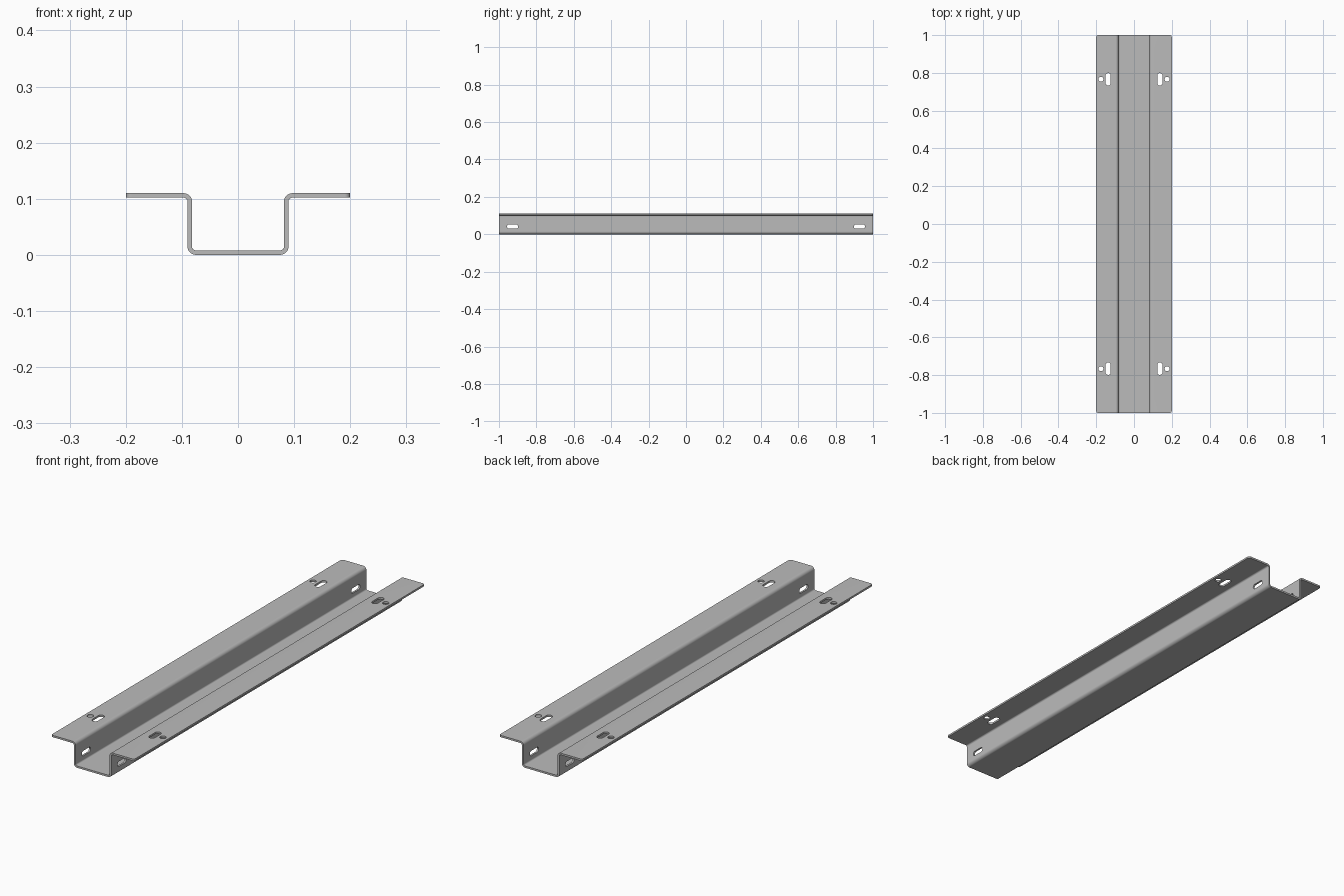
import bpy, bmesh, math
from mathutils import Vector, Matrix

cube = bpy.data.objects.get("Cube")
if cube:
    bpy.data.objects.remove(cube, do_unlink=True)

LENGTH, HEIGHT, THICK = 2.0, 0.11, 0.008
HALF_WIDTH, WALL = 0.2, 0.09      # flange tip and outer wall face
OUTER_R, INNER_R = 0.015, 0.007   # bend radii
CORNER_R = 0.01


def arc(cx, cz, r, start, end, steps=8):
    angles = [math.radians(start + (end - start) * i / steps) for i in range(steps + 1)]
    return [(cx + r * math.cos(a), cz + r * math.sin(a)) for a in angles]


def make_object(name, bm):
    bmesh.ops.recalc_face_normals(bm, faces=bm.faces)
    mesh = bpy.data.meshes.new(name)
    bm.to_mesh(mesh)
    bm.free()
    ob = bpy.data.objects.new(name, mesh)
    bpy.context.collection.objects.link(ob)
    return ob


def extrude_outline(bm, points, vector):
    face = bm.faces.new([bm.verts.new(p) for p in points])
    new = bmesh.ops.extrude_face_region(bm, geom=[face])["geom"]
    bmesh.ops.translate(bm, vec=vector, verts=[v for v in new if isinstance(v, bmesh.types.BMVert)])


# Hat section: right half of the underside, then of the upper side
low_x, low_z = WALL - OUTER_R, OUTER_R
high_x, high_z = WALL - THICK + OUTER_R, HEIGHT - OUTER_R
under = arc(low_x, low_z, OUTER_R, -90, 0) + arc(high_x, high_z, INNER_R, 180, 90)
under.append((HALF_WIDTH, HEIGHT - THICK))
upper = [(HALF_WIDTH, HEIGHT)] + arc(high_x, high_z, OUTER_R, 90, 180)
upper += arc(low_x, low_z, INNER_R, 0, -90)
half = under + upper
outline = half + [(-x, z) for x, z in reversed(half)]

bm = bmesh.new()
extrude_outline(bm, [(x, -LENGTH / 2, z) for x, z in outline], (0, LENGTH, 0))
# Round the four flange corners
corners = [e for e in bm.edges
           if all(abs(v.co.x) > HALF_WIDTH - 1e-4 for v in e.verts)
           and abs(e.verts[0].co.z - e.verts[1].co.z) > THICK / 2]
bmesh.ops.bevel(bm, geom=corners, offset=CORNER_R, segments=5, profile=0.5, affect='EDGES')
rail = make_object("hat_rail", bm)

# Slot and hole cutters
cutters = bmesh.new()


def cut_slot(centre, length, width, depth, turn):
    r, off = width / 2, (length - width) / 2
    pts = arc(0, off, r, 0, 180, 12) + arc(0, -off, r, 180, 360, 12)
    if off < 1e-5:
        pts = arc(0, 0, r, 0, 360, 24)[:-1]
    place = Matrix.Translation(centre) @ turn
    vec = turn @ Vector((0, 0, depth))
    extrude_outline(cutters, [place @ Vector((x, y, -depth / 2)) for x, y in pts], vec)


flat = Matrix.Identity(4)
upright = Matrix.Rotation(math.radians(90), 4, 'Y')
for sx in (-1, 1):
    for sy in (-1, 1):
        cut_slot((sx * 0.137, sy * 0.766, HEIGHT), 0.066, 0.027, 0.04, flat)
        cut_slot((sx * 0.175, sy * 0.766, HEIGHT), 0.026, 0.026, 0.04, flat)
        cut_slot((sx * (WALL - THICK / 2), sy * 0.927, 0.041), 0.06, 0.022, 0.03, upright)
cutter = make_object("slot_cutters", cutters)
cutter.hide_render = True

# Cut the openings
bpy.context.view_layer.objects.active = rail
rail.select_set(True)
mod = rail.modifiers.new("openings", 'BOOLEAN')
mod.operation, mod.solver, mod.object = 'DIFFERENCE', 'EXACT', cutter
bpy.ops.object.modifier_apply(modifier=mod.name)
bpy.data.objects.remove(cutter, do_unlink=True)

# Steel colour and shading
steel = bpy.data.materials.new("grey_steel")
steel.use_nodes = True
colour = (0.5, 0.5, 0.5, 1)
steel.diffuse_color = colour
steel.node_tree.nodes["Principled BSDF"].inputs["Base Color"].default_value = colour
rail.data.materials.clear()
rail.data.materials.append(steel)
bpy.ops.object.shade_smooth_by_angle(angle=math.radians(30))
weighted = rail.modifiers.new("flat_faces", 'WEIGHTED_NORMAL')
weighted.keep_sharp = True
